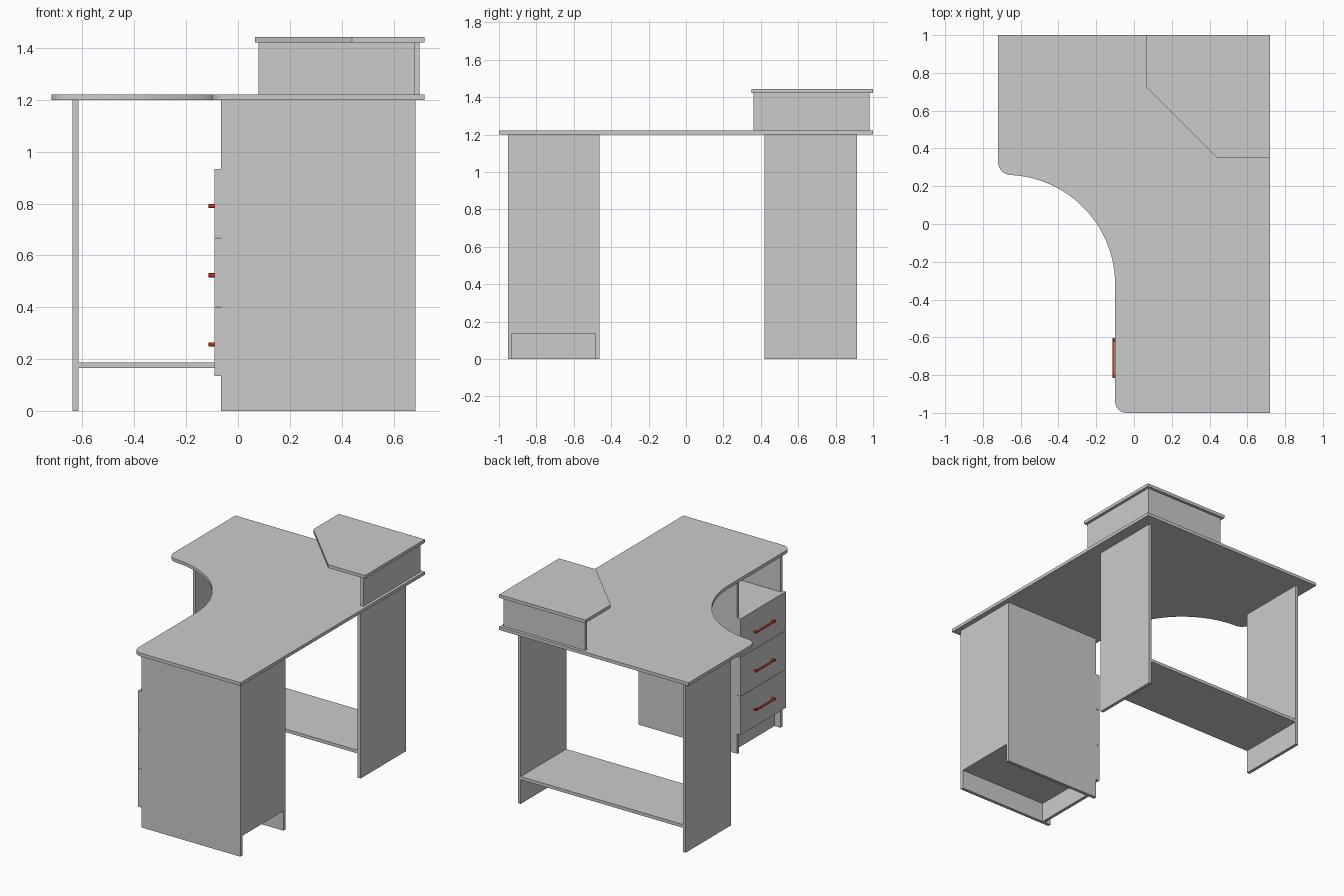
import bpy, bmesh
from math import sin, cos, pi, radians
from mathutils import Vector

if "Cube" in bpy.data.objects:
    bpy.data.objects.remove(bpy.data.objects["Cube"])


def finish(name, bm, mat=None):
    bmesh.ops.recalc_face_normals(bm, faces=bm.faces[:])
    me = bpy.data.meshes.new(name)
    bm.to_mesh(me)
    bm.free()
    ob = bpy.data.objects.new(name, me)
    bpy.context.collection.objects.link(ob)
    if mat:
        me.materials.append(mat)
    return ob


def board(name, x, y, z):
    """Box given by its (min, max) range on each axis."""
    bm = bmesh.new()
    bmesh.ops.create_cube(bm, size=1)
    for v in bm.verts:
        v.co = [(a + b) / 2 + c * (b - a) for (a, b), c in zip((x, y, z), v.co)]
    return finish(name, bm)


def slab(name, outline, z0, z1):
    """Flat outline pulled up into a board."""
    bm = bmesh.new()
    face = bm.faces.new([bm.verts.new((x, y, z0)) for x, y in outline])
    ext = bmesh.ops.extrude_face_region(bm, geom=[face])
    top = [g for g in ext["geom"] if isinstance(g, bmesh.types.BMVert)]
    bmesh.ops.translate(bm, verts=top, vec=(0, 0, z1 - z0))
    return finish(name, bm)


def arc(cx, cy, rx, ry, a0, a1, n):
    return [(cx + rx * cos(radians(a0 + (a1 - a0) * i / n)),
             cy + ry * sin(radians(a0 + (a1 - a0) * i / n))) for i in range(n + 1)]


def rod(bm, a, b, r):
    a, b = Vector(a), Vector(b)
    m = (b - a).to_track_quat('Z', 'Y').to_matrix().to_4x4()
    m.translation = (a + b) / 2
    bmesh.ops.create_cone(bm, cap_ends=True, segments=12, radius1=r, radius2=r,
                          depth=(b - a).length, matrix=m)


T = 0.022  # board thickness

# Desktop with curved inner corner and rounded ends
outline = [(0.72, -1), (0.72, 1), (-0.72, 1)]
outline += arc(-0.65, 0.33, 0.07, 0.071, 180, 270, 8)
outline += arc(-0.68, -0.32, 0.58, 0.58, 86, 0, 28)
outline += arc(-0.04, -0.94, 0.06, 0.06, 180, 270, 8)
desktop = slab("desktop", outline, 1.2, 1.222)

# Raised corner shelf on two panels
slab("corner_shelf_top",
     [(0.065, 1), (0.065, 0.725), (0.44, 0.35), (0.72, 0.35), (0.72, 1)], 1.421, 1.443)
board("corner_shelf_back", (0.08, 0.678), (0.958, 0.98), (1.222, 1.421))
board("corner_shelf_side", (0.678, 0.70), (0.36, 0.98), (1.222, 1.421))

# Leg panels and the low shelf between them
for side, s in (("left", -1), ("right", 1)):
    xs = sorted((s * 0.638, s * 0.616))
    board(side + "_leg_panel", xs, (0.42, 0.915), (0, 1.2))
board("low_shelf", (-0.616, 0.616), (0.42, 0.915), (0.166, 0.188))

# Drawer pedestal carcass
X0, X1, Y0, Y1 = -0.065, 0.685, -0.953, -0.463
board("pedestal_front_panel", (X0, X1), (Y0, Y0 + T), (0, 1.2))
board("pedestal_back_panel", (X0, X1), (Y1 - T, Y1), (0, 1.2))
inner = (Y0 + T, Y1 - T)
board("pedestal_end_panel", (X1 - T, X1), inner, (0.135, 1.2))
board("pedestal_bottom", (X0, X1 - T), inner, (0.135, 0.157))
board("pedestal_shelf", (X0, X1 - T), inner, (0.912, 0.934))
board("pedestal_plinth", (-0.02, 0.002), inner, (0, 0.135))

# Drawers with red bar handles
red = bpy.data.materials.new("handle_red")
red.diffuse_color = (0.6, 0.03, 0.01, 1)
red.use_nodes = True
red.node_tree.nodes["Principled BSDF"].inputs["Base Color"].default_value = red.diffuse_color
H = 0.8 / 3
for i in range(3):
    z = 0.135 + i * H
    board(f"drawer_front_{i + 1}", (-0.091, X0), (Y0, Y1), (z + 0.001, z + H - 0.001))
    zc = z + 0.122
    bm = bmesh.new()
    rod(bm, (-0.109, -0.815, zc), (-0.109, -0.603, zc), 0.006)
    for y in (-0.805, -0.613):
        rod(bm, (-0.114, y, zc), (-0.09, y, zc), 0.008)
    h = finish(f"drawer_handle_{i + 1}", bm, red)
    bpy.context.view_layer.objects.active = h
    h.select_set(True)
    bpy.ops.object.shade_smooth_by_angle(angle=radians(40))
    h.select_set(False)
